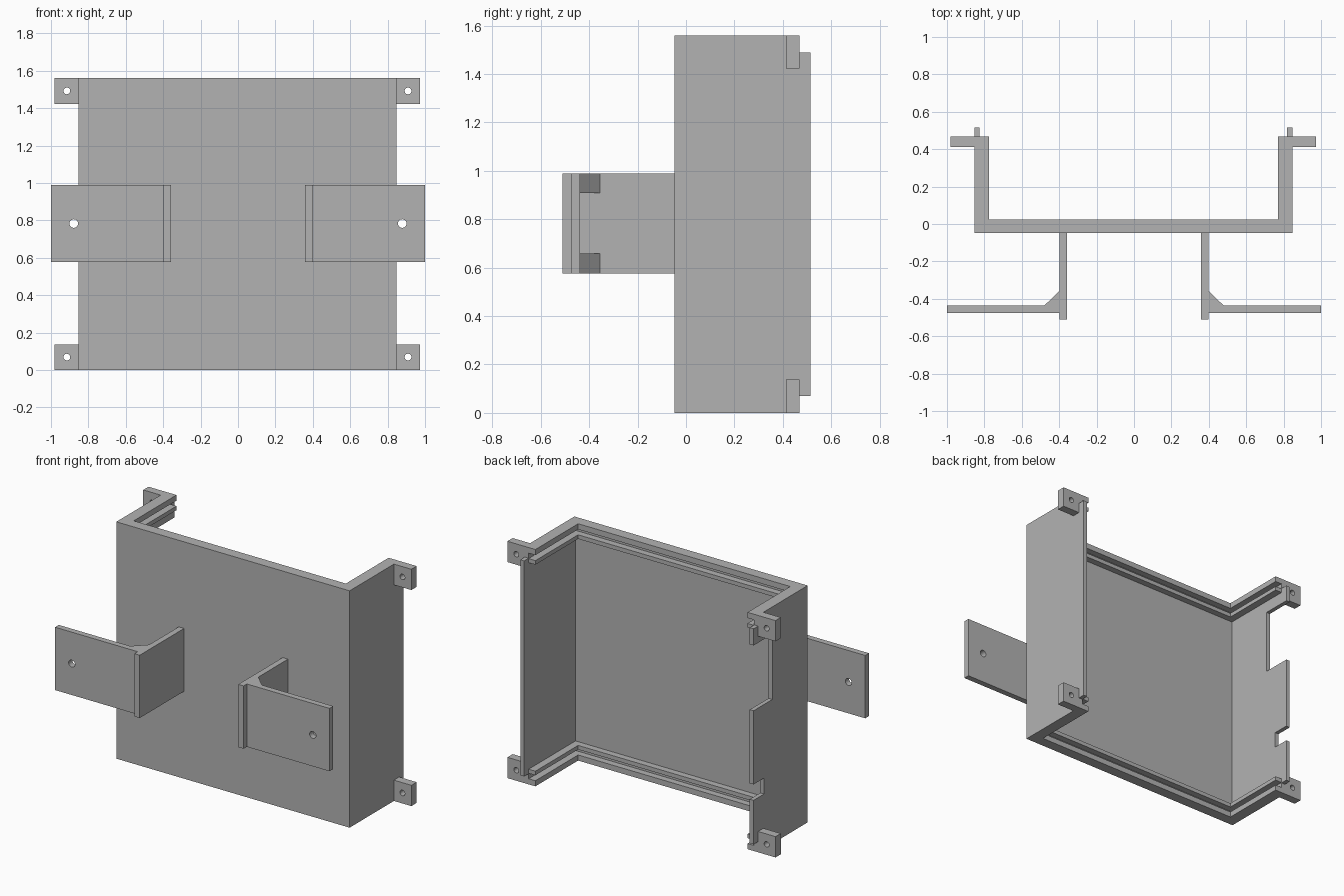
import bpy, bmesh
from math import pi
from mathutils import Matrix, Vector

cube = bpy.data.objects.get("Cube")
if cube:
    bpy.data.objects.remove(cube, do_unlink=True)

grey = bpy.data.materials.new("plain grey")
grey.use_nodes = True
grey.diffuse_color = (0.45, 0.45, 0.45, 1)
grey.node_tree.nodes["Principled BSDF"].inputs["Base Color"].default_value = (0.45, 0.45, 0.45, 1)

# Main dimensions
W, H = 0.85, 1.56                         # half width and height of the tray
FRONT, BACK, TONGUE = -0.048, 0.468, 0.515
T = 0.028                                 # sheet thickness
LIP_X, LIP_Y = 0.773, 0.023               # inner edges of the rails
SHIFT = -0.003                            # tray sits slightly off the bracket centre


def finish(name, bm):
    bmesh.ops.recalc_face_normals(bm, faces=bm.faces)
    mesh = bpy.data.meshes.new(name)
    bm.to_mesh(mesh)
    bm.free()
    mesh.materials.append(grey)
    obj = bpy.data.objects.new(name, mesh)
    bpy.context.collection.objects.link(obj)
    return obj


def prism(name, points, axis, low, high):
    """Extrude a 2D outline along x (points are y, z) or z (points are x, y)."""
    bm = bmesh.new()
    if axis == "x":
        verts = [bm.verts.new((low, a, b)) for a, b in points]
        step = Vector((high - low, 0, 0))
    else:
        verts = [bm.verts.new((a, b, low)) for a, b in points]
        step = Vector((0, 0, high - low))
    face = bm.faces.new(verts)
    new = bmesh.ops.extrude_face_region(bm, geom=[face])["geom"]
    bmesh.ops.translate(bm, vec=step, verts=[g for g in new if isinstance(g, bmesh.types.BMVert)])
    return finish(name, bm)


def box(name, x, y, z):
    x0, x1 = sorted(x)
    return prism(name, [(x0, y[0]), (x1, y[0]), (x1, y[1]), (x0, y[1])], "z", *z)


def drill(obj, x, y, z, radius):
    """Cut a round hole running front to back."""
    bm = bmesh.new()
    bmesh.ops.create_cone(bm, cap_ends=True, segments=24, radius1=radius, radius2=radius, depth=0.2,
                          matrix=Matrix.Translation((x, y, z)) @ Matrix.Rotation(pi / 2, 4, "X"))
    cutter = finish("hole_cutter", bm)
    cutter.hide_render = True
    mod = obj.modifiers.new("hole", "BOOLEAN")
    mod.operation, mod.solver, mod.object = "DIFFERENCE", "EXACT", cutter
    bpy.context.view_layer.objects.active = obj
    bpy.ops.object.modifier_apply(modifier=mod.name)
    bpy.data.objects.remove(cutter, do_unlink=True)


tray = []

# Front panel
tray.append(box("front_panel", (T - W, W - T), (FRONT, FRONT + T), (0, H)))

# Side walls with a rear tongue; the right one has two cut-outs
notches = [(TONGUE, 0.36), (0.405, 0.36), (0.405, 0.465), (TONGUE, 0.465),
           (TONGUE, 0.95), (0.32, 0.95), (0.32, 1.38), (TONGUE, 1.38)]
for name, side, cuts in (("left_wall", 1, []), ("right_wall", -1, notches)):
    outline = [(FRONT, 0), (BACK, 0), (BACK, 0.07), (TONGUE, 0.07), *cuts,
               (TONGUE, H - 0.07), (BACK, H - 0.07), (BACK, H), (FRONT, H)]
    tray.append(prism(name, outline, "x", side * (W - T), side * W))

# Paired rails along the top and bottom, with a slot between them
inner = W - T
u_shape = [(inner, BACK), (inner, FRONT + T), (-inner, FRONT + T), (-inner, BACK),
           (-LIP_X, BACK), (-LIP_X, LIP_Y), (LIP_X, LIP_Y), (LIP_X, BACK)]
for label, low, high in (("outer_rail", 0, 0.037), ("inner_rail", 0.073, 0.1)):
    tray.append(prism("bottom_" + label, u_shape, "z", low, high))
    tray.append(prism("top_" + label, u_shape, "z", H - high, H - low))

# Mounting ears at the four rear corners
for side, s in (("left", 1), ("right", -1)):
    for level, low in (("bottom", 0), ("top", H - 0.137)):
        ear = box(f"{level}_{side}_ear", (s * W, s * 0.977), (0.413, BACK), (low, low + 0.137))
        drill(ear, s * 0.912, 0.44, low + 0.069, 0.018)
        tray.append(ear)

for part in tray:
    part.location.x = SHIFT

# Front brackets: arm, drilled plate and two corner gussets each
LOW, HIGH = 0.576, 0.99
for side, s in (("left", 1), ("right", -1)):
    box(side + "_bracket_arm", (s * 0.359, s * 0.398), (-0.51, FRONT), (LOW, HIGH))
    plate = box(side + "_bracket_plate", (s * 0.398, s), (-0.476, -0.437), (LOW, HIGH))
    drill(plate, s * 0.878, -0.456, 0.783, 0.023)
    corner = [(s * 0.398, -0.437), (s * 0.48, -0.437), (s * 0.398, -0.356)]
    for level, z in (("lower", LOW), ("upper", HIGH - 0.082)):
        prism(f"{side}_{level}_gusset", corner, "z", z, z + 0.082)
